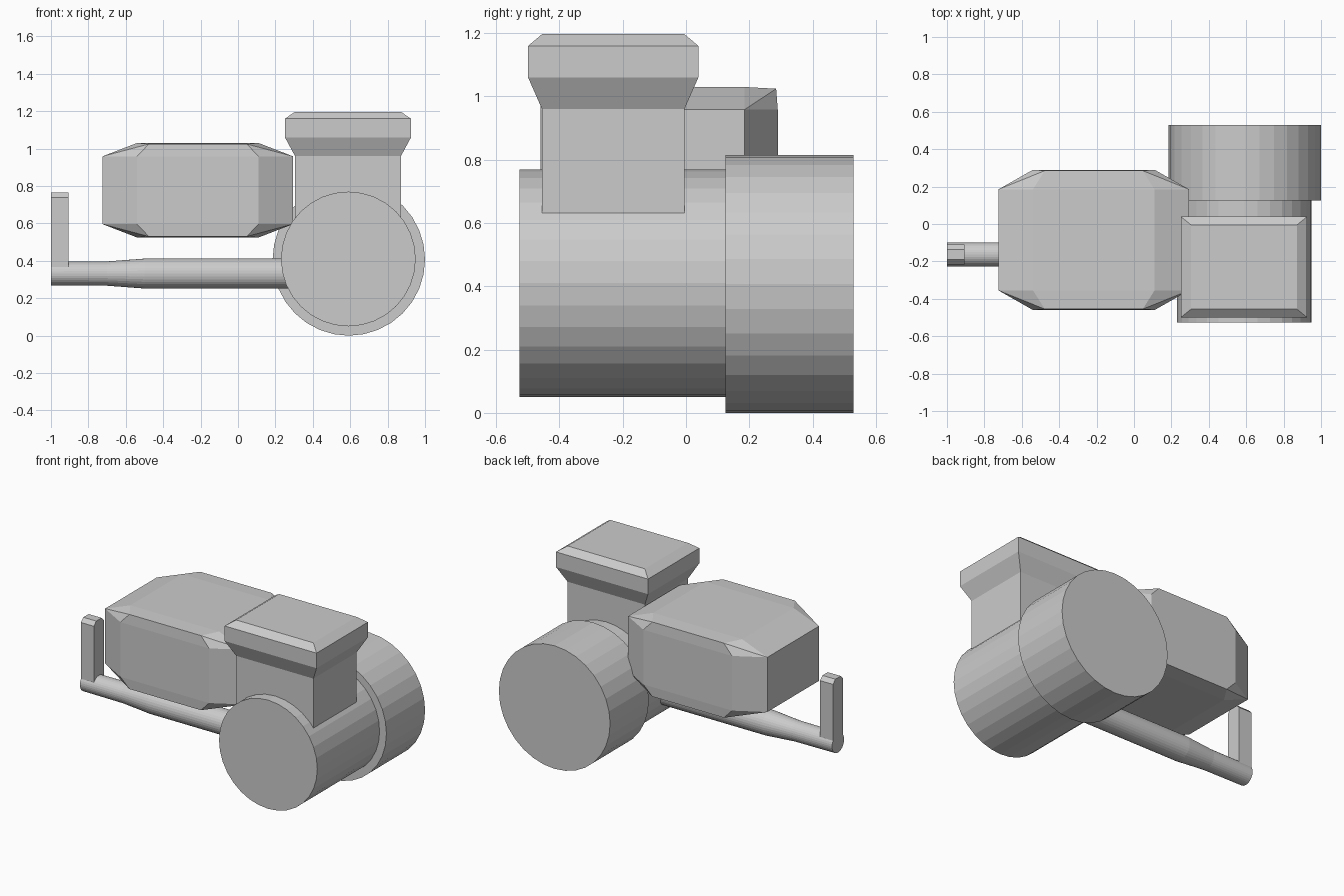
import bpy, bmesh
from itertools import product
from mathutils import Vector

if "Cube" in bpy.data.objects:
    bpy.data.objects.remove(bpy.data.objects["Cube"])


def finish(name, bm):
    bmesh.ops.recalc_face_normals(bm, faces=bm.faces[:])
    mesh = bpy.data.meshes.new(name)
    bm.to_mesh(mesh)
    bm.free()
    obj = bpy.data.objects.new(name, mesh)
    bpy.context.collection.objects.link(obj)
    return obj


def loft(name, rings):
    """Skin a list of equal-length closed rings and cap both ends."""
    bm = bmesh.new()
    loops = [[bm.verts.new(p) for p in ring] for ring in rings]
    n = len(loops[0])
    for a, b in zip(loops, loops[1:]):
        for i in range(n):
            j = (i + 1) % n
            bm.faces.new((a[i], a[j], b[j], b[i]))
    bm.faces.new(loops[0])
    bm.faces.new(loops[-1])
    return finish(name, bm)


def circle(center, radius, axis, sides=32):
    from math import cos, sin, tau
    pts = []
    for i in range(sides):
        u, v = radius * cos(tau * i / sides), radius * sin(tau * i / sides)
        off = Vector((u, 0, v)) if axis == 'Y' else Vector((0, u, v))
        pts.append(Vector(center) + off)
    return pts


def drum(name, x, z, radius, y0, y1):
    return loft(name, [circle((x, y, z), radius, 'Y') for y in (y0, y1)])


# Two stepped drums lying along y
drum("front_drum", 0.59, 0.41, 0.36, -0.527, 0.15)
drum("rear_drum", 0.5925, 0.4075, 0.4075, 0.125, 0.53)

# Square neck with flared, chamfered cap: (z, half x, half y)
neck = [(0.45, 0.283, 0.225), (0.96, 0.283, 0.225), (1.06, 0.337, 0.269),
        (1.16, 0.337, 0.269), (1.197, 0.283, 0.225)]
loft("flared_neck", [[(0.588 + sx * hx, -0.23 + sy * hy, z)
                      for sx, sy in ((-1, -1), (1, -1), (1, 1), (-1, 1))]
                     for z, hx, hy in neck])

# Faceted body: one corner's points mirrored to all eight corners
corner = [(0.51, 0.27, 0.181), (0.325, 0.27, 0.2525),
          (0.325, 0.375, 0.181), (0.262, 0.37, 0.247)]
bm = bmesh.new()
for sx, sy, sz in product((-1, 1), repeat=3):
    for x, y, z in corner:
        bm.verts.new((-0.215 + sx * x, -0.085 + sy * y, 0.7775 + sz * z))
bmesh.ops.convex_hull(bm, input=bm.verts[:])
bmesh.ops.dissolve_limit(bm, angle_limit=0.01, verts=bm.verts[:], edges=bm.edges[:])
finish("faceted_body", bm)

# Horizontal pipe, tapering toward its free end
pipe = [(-1.0, 0.063), (-0.7, 0.065), (-0.5, 0.08), (0.4, 0.08)]
loft("tapered_pipe", [circle((x, -0.163, 0.332), r, 'X') for x, r in pipe])

# Upright handle with chamfered top edges
profile = [(-0.0525, 0.33), (0.0525, 0.33), (0.0525, 0.74),
           (0.028, 0.765), (-0.028, 0.765), (-0.0525, 0.74)]
loft("upright_handle", [[(x, -0.163 + y, z) for y, z in profile]
                        for x in (-1.0, -0.905)])
